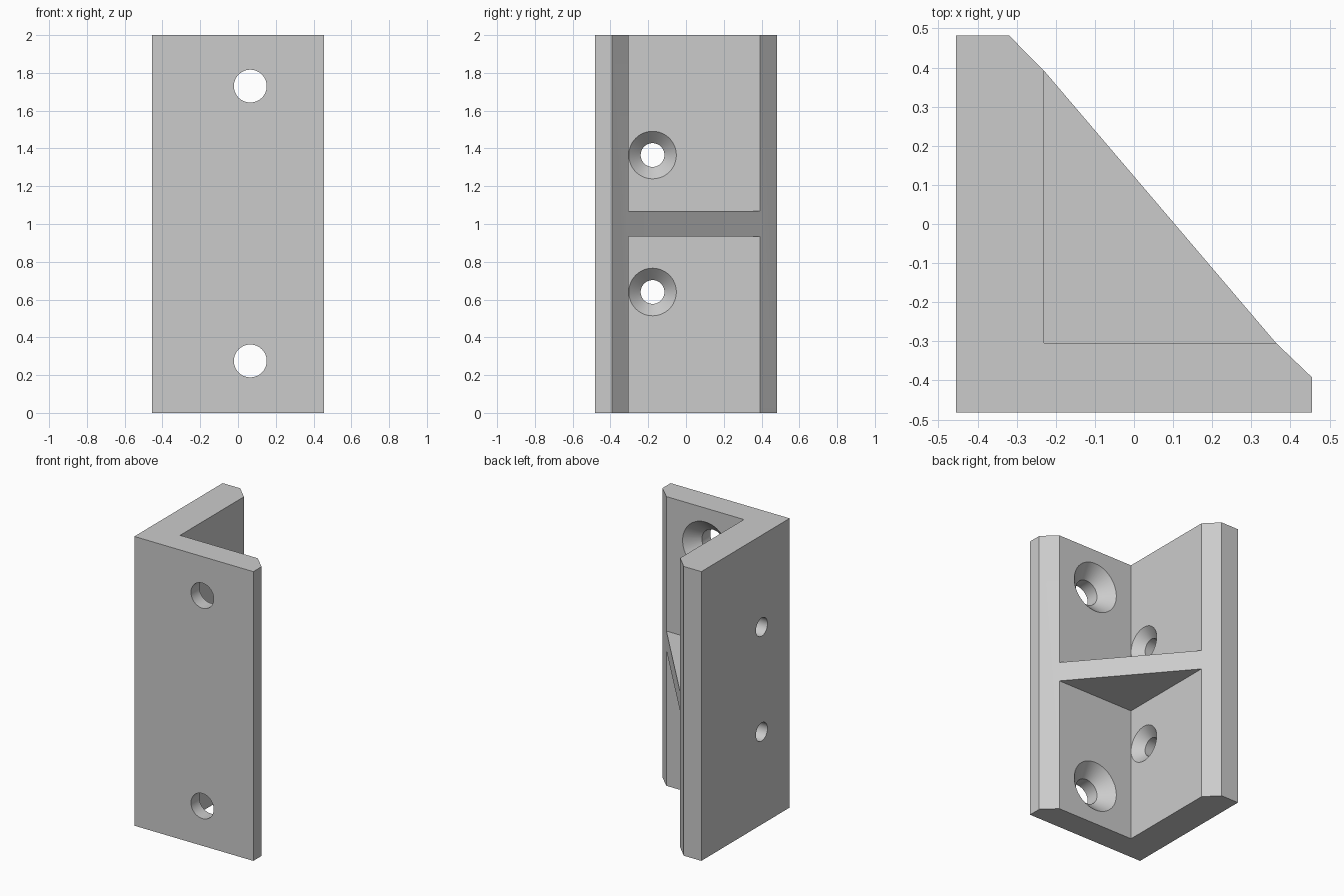
import bpy
import bmesh
import math
from mathutils import Matrix, Vector

if "Cube" in bpy.data.objects:
    bpy.data.objects.remove(bpy.data.objects["Cube"])

grey = bpy.data.materials.new("plain grey")
grey.use_nodes = True
colour = (0.6, 0.6, 0.6, 1)
grey.diffuse_color = colour
grey.node_tree.nodes["Principled BSDF"].inputs["Base Color"].default_value = colour


def make_object(name, bm):
    bmesh.ops.recalc_face_normals(bm, faces=bm.faces)
    mesh = bpy.data.meshes.new(name)
    bm.to_mesh(mesh)
    bm.free()
    mesh.materials.append(grey)
    obj = bpy.data.objects.new(name, mesh)
    bpy.context.collection.objects.link(obj)
    return obj


def extrude_profile(name, points, bottom, top):
    bm = bmesh.new()
    face = bm.faces.new([bm.verts.new((x, y, bottom)) for x, y in points])
    result = bmesh.ops.extrude_face_region(bm, geom=[face])
    verts = [v for v in result["geom"] if isinstance(v, bmesh.types.BMVert)]
    bmesh.ops.translate(bm, verts=verts, vec=(0, 0, top - bottom))
    return make_object(name, bm)


def screw_cutter(name, centre, outward, radius, sink_radius):
    """Turned cutter: through shaft plus a countersink opening along outward."""
    depth = sink_radius - radius
    profile = [(0, -0.4), (radius, -0.4), (radius, -depth),
               (sink_radius, 0), (sink_radius, 0.02), (0, 0.02)]
    bm = bmesh.new()
    verts = [bm.verts.new((r, 0, z)) for r, z in profile]
    edges = [bm.edges.new(pair) for pair in zip(verts, verts[1:])]
    bmesh.ops.spin(bm, geom=verts + edges, axis=(0, 0, 1), cent=(0, 0, 0),
                   angle=math.tau, steps=48, use_duplicate=False)
    bmesh.ops.remove_doubles(bm, verts=bm.verts, dist=0.0001)
    turn = Vector((0, 0, 1)).rotation_difference(Vector(outward)).to_matrix().to_4x4()
    bmesh.ops.transform(bm, matrix=Matrix.Translation(centre) @ turn, verts=bm.verts)
    return make_object(name, bm)


# Angle bracket with chamfered free edges
left, right, front, back = -0.455, 0.455, -0.4825, 0.4825
wall_x, wall_y = -0.23, -0.304
bracket = extrude_profile("angle_bracket", [
    (left, front), (right, front), (right, -0.392), (0.363, wall_y),
    (wall_x, wall_y), (wall_x, 0.392), (-0.32, back), (left, back)], 0, 2)

# Countersunk screw holes in both plates
cutters = []
for z in (0.275, 1.73):
    cutters.append(screw_cutter("front_hole_cutter", (0.065, wall_y, z), (0, 1, 0), 0.087, 0.174))
for z in (0.64, 1.365):
    cutters.append(screw_cutter("side_hole_cutter", (wall_x, -0.177, z), (1, 0, 0), 0.063, 0.126))

# Triangular gusset, rooted inside both plates
gusset = extrude_profile("gusset", [
    (wall_x, 0.392), (-0.35, 0.392), (-0.35, -0.4), (0.363, -0.4),
    (0.363, wall_y)], 0.935, 1.07)


def apply_boolean(target, tool, operation):
    mod = target.modifiers.new(operation, "BOOLEAN")
    mod.operation = operation
    mod.solver = "EXACT"
    mod.object = tool
    bpy.context.view_layer.objects.active = target
    bpy.ops.object.modifier_apply(modifier=mod.name)
    bpy.data.objects.remove(tool)


for cutter in cutters:
    apply_boolean(bracket, cutter, "DIFFERENCE")
apply_boolean(bracket, gusset, "UNION")

bpy.ops.object.select_all(action="DESELECT")
bracket.select_set(True)
bpy.context.view_layer.objects.active = bracket
bpy.ops.object.shade_smooth_by_angle(angle=math.radians(30))
